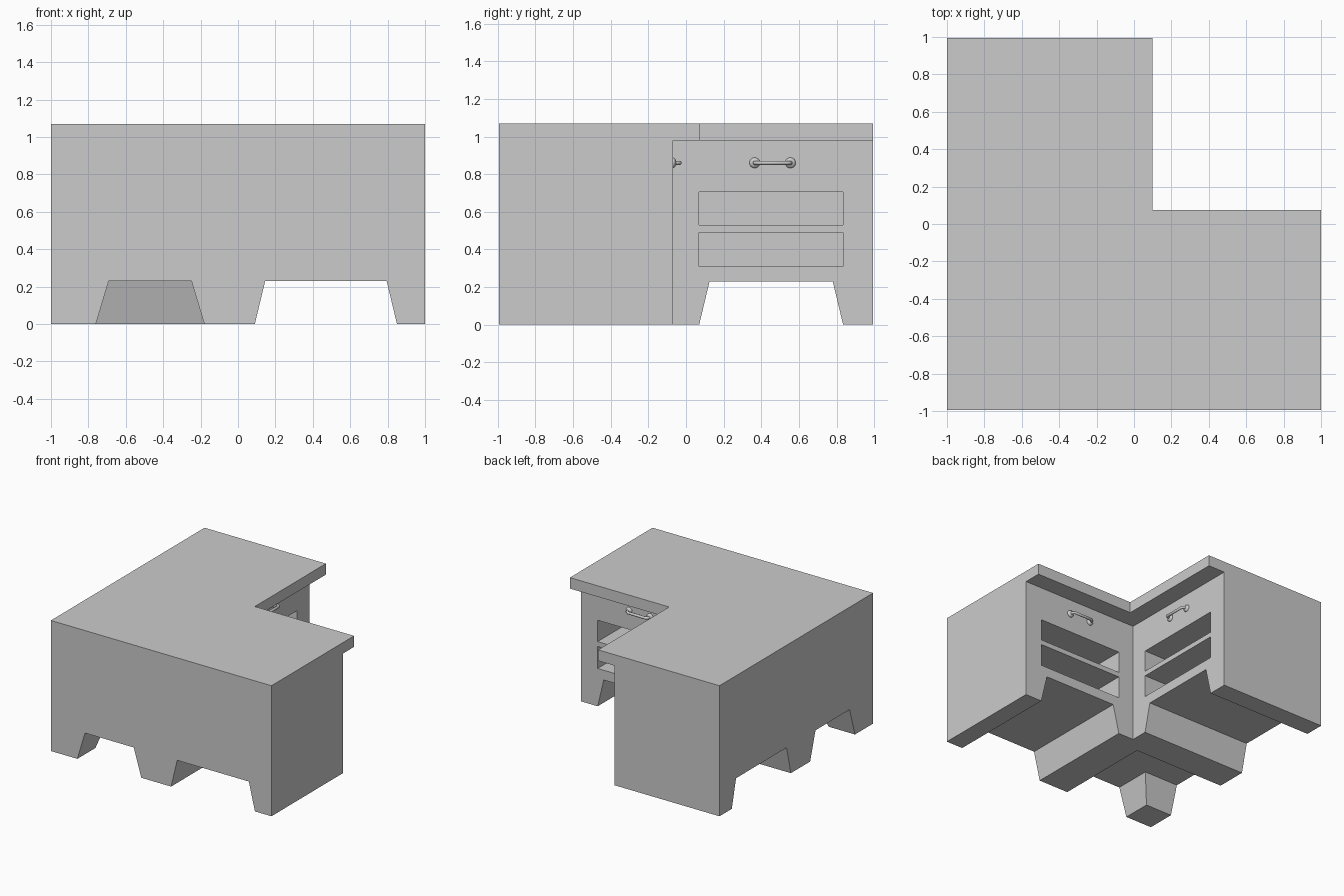
import bpy, bmesh
from mathutils import Vector

if "Cube" in bpy.data.objects:
    bpy.data.objects.remove(bpy.data.objects["Cube"], do_unlink=True)

grey = bpy.data.materials.new("light grey")
grey.use_nodes = True
colour = (0.6, 0.6, 0.6, 1)
grey.diffuse_color = colour
grey.node_tree.nodes["Principled BSDF"].inputs["Base Color"].default_value = colour


def make(name, bm):
    bmesh.ops.recalc_face_normals(bm, faces=bm.faces)
    mesh = bpy.data.meshes.new(name)
    bm.to_mesh(mesh)
    bm.free()
    mesh.materials.append(grey)
    ob = bpy.data.objects.new(name, mesh)
    bpy.context.collection.objects.link(ob)
    return ob


def l_prism(name, inner_x, inner_y, z0, z1):
    """L-shaped block with its inner corner at (inner_x, inner_y)."""
    bm = bmesh.new()
    outline = [(-1, -E), (1, -E), (1, inner_y), (inner_x, inner_y), (inner_x, E), (-1, E)]
    face = bm.faces.new([bm.verts.new((x, y, z0)) for x, y in outline])
    top = bmesh.ops.extrude_face_region(bm, geom=[face])
    bmesh.ops.translate(bm, vec=(0, 0, z1 - z0),
                        verts=[v for v in top["geom"] if isinstance(v, bmesh.types.BMVert)])
    return make(name, bm)


def block(name, xs, ys, zs, taper_x=0, taper_y=0):
    """Box whose top is narrowed by the tapers on each side."""
    bm = bmesh.new()
    bmesh.ops.create_cube(bm, size=1)
    for v in bm.verts:
        up = v.co.z > 0
        sx, sy = v.co.x > 0, v.co.y > 0
        v.co = (xs[sx] + (1 - 2 * sx) * taper_x * up,
                ys[sy] + (1 - 2 * sy) * taper_y * up, zs[up])
    return make(name, bm)


def cut(target, cutter):
    mod = target.modifiers.new(cutter.name, 'BOOLEAN')
    mod.operation, mod.solver, mod.object = 'DIFFERENCE', 'EXACT', cutter
    cutter.hide_render = True
    cutter.hide_set(True)
    cutter.display_type = 'WIRE'


E = 0.995                      # half depth
FX, FY = -0.05, -0.07          # inner drawer faces
FLOOR, ARCH, SLOPE = -0.1, 0.23, 0.3
TAPER = SLOPE * (ARCH - FLOOR)
FLARE = -SLOPE * FLOOR         # extra width below the floor

worktop = l_prism("worktop", 0.1, 0.075, 0.98, 1.07)
body = l_prism("body", FX, FY, 0, 0.98)

# Foot arches through both wings
arch_z = (FLOOR, ARCH)
lean = 0.24 * (ARCH - FLOOR)
wide = 0.024
cut(body, block("arch_cutter_x_wing", (0.09 - wide, 0.85 + wide), (-1.2, 0.1), arch_z, taper_x=lean))
cut(body, block("arch_cutter_y_wing", (-1.2, 0.1), (0.07 - wide, 0.835 + wide), arch_z, taper_y=lean))

# Foot arches that meet under the outer corner
span = (-0.76 - FLARE, -0.18 + FLARE)
deep = (-1.4, -0.18 + FLARE)
cut(body, block("arch_cutter_corner_front", span, deep, arch_z, TAPER, TAPER))
cut(body, block("arch_cutter_corner_side", deep, span, arch_z, TAPER, TAPER))

# Two open shelves in each drawer face
for level, zs in (("lower", (0.31, 0.49)), ("upper", (0.53, 0.705))):
    cut(body, block(level + "_shelf_cutter_x_wing", (0.09, 0.85), (-0.85, 0.1), zs))
    cut(body, block(level + "_shelf_cutter_y_wing", (-0.85, 0.1), (0.07, 0.835), zs))


# Pull handles: two round knobs on the wall, joined by a bowed rod
def handle(name, centre, along, out):
    centre, along, out = Vector(centre), Vector(along), Vector(out)
    for side, s in (("first", -1), ("second", 1)):
        bpy.ops.mesh.primitive_uv_sphere_add(segments=20, ring_count=12, radius=0.028,
                                             location=centre + along * 0.095 * s)
        knob = bpy.context.object
        knob.name = name + "_" + side + "_knob"
        knob.scale = [1 - 0.35 * abs(c) for c in out]
        knob.data.materials.append(grey)
        bpy.ops.object.shade_smooth()
    curve = bpy.data.curves.new(name + "_rod", 'CURVE')
    curve.dimensions = '3D'
    curve.bevel_depth, curve.bevel_resolution, curve.use_fill_caps = 0.011, 3, True
    rod = curve.splines.new('POLY')
    path = [(-0.095, 0), (-0.095, 0.025), (-0.08, 0.037), (0.08, 0.037), (0.095, 0.025), (0.095, 0)]
    rod.points.add(len(path) - 1)
    for p, (a, o) in zip(rod.points, path):
        p.co = (*(centre + along * a + out * o), 1)
    curve.materials.append(grey)
    bpy.context.collection.objects.link(bpy.data.objects.new(name + "_rod", curve))


handle("x_wing_handle", (0.47, FY, 0.86), (1, 0, 0), (0, 1, 0))
handle("y_wing_handle", (FX, 0.46, 0.86), (0, 1, 0), (1, 0, 0))
